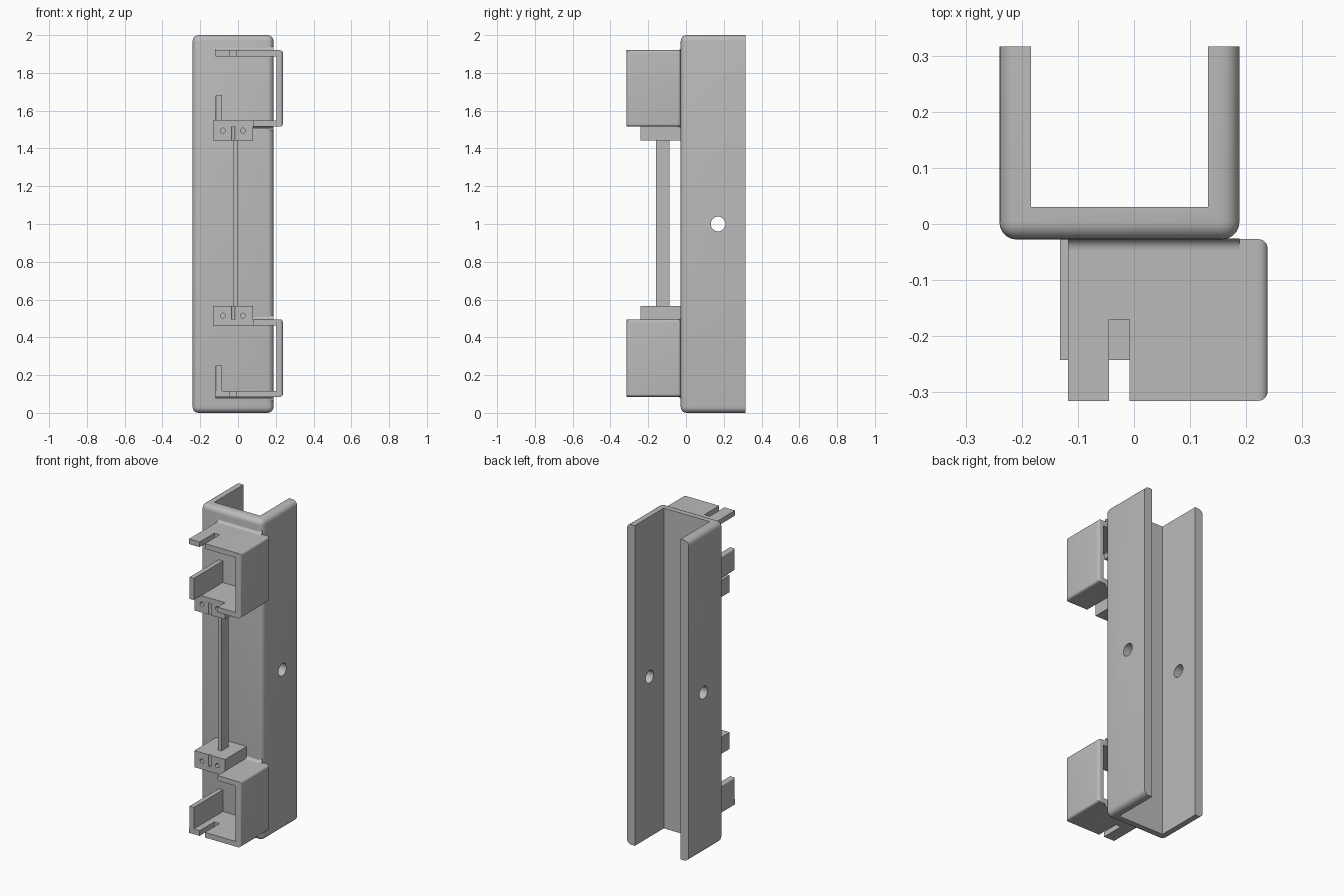
import bpy, bmesh, math
from mathutils import Matrix, Vector

old = bpy.data.objects.get("Cube")
if old:
    bpy.data.objects.remove(old, do_unlink=True)

grey = bpy.data.materials.new("plain grey")
grey.use_nodes = True
grey.diffuse_color = (0.5, 0.5, 0.5, 1)
grey.node_tree.nodes["Principled BSDF"].inputs["Base Color"].default_value = grey.diffuse_color


def finish(name, bm):
    bmesh.ops.recalc_face_normals(bm, faces=bm.faces)
    mesh = bpy.data.meshes.new(name)
    bm.to_mesh(mesh)
    bm.free()
    obj = bpy.data.objects.new(name, mesh)
    bpy.context.collection.objects.link(obj)
    mesh.materials.append(grey)
    return obj


def box(name, x, y, z, radius=0, pick=lambda mid: True):
    """Box from three ranges; edges whose midpoint passes pick are rounded."""
    bm = bmesh.new()
    bmesh.ops.create_cube(bm, size=1)
    for v in bm.verts:
        v.co = Vector([r[0] if c < 0 else r[1] for c, r in zip(v.co, (x, y, z))])
    if radius:
        edges = [e for e in bm.edges if pick((e.verts[0].co + e.verts[1].co) / 2)]
        bmesh.ops.bevel(bm, geom=edges, offset=radius, segments=5, profile=0.5,
                        affect='EDGES', clamp_overlap=True)
    return finish(name, bm)


def rod(name, centre, radius, depth, axis):
    bm = bmesh.new()
    bmesh.ops.create_cone(bm, cap_ends=True, segments=32, radius1=radius,
                          radius2=radius, depth=depth)
    if axis != 'Z':
        turn = Matrix.Rotation(math.pi / 2, 3, 'Y' if axis == 'X' else 'X')
        bmesh.ops.rotate(bm, verts=bm.verts, matrix=turn)
    bmesh.ops.translate(bm, verts=bm.verts, vec=centre)
    return finish(name, bm)


def cut(obj, *cutters):
    bpy.context.view_layer.objects.active = obj
    for c in cutters:
        mod = obj.modifiers.new("cut", 'BOOLEAN')
        mod.operation = 'DIFFERENCE'
        mod.solver = 'EXACT'
        mod.object = c
        bpy.ops.object.modifier_apply(modifier=mod.name)
        bpy.data.objects.remove(c, do_unlink=True)


def fillet(name, x, z, direction, r=0.02):
    """Concave strip between a bracket plate and the channel face."""
    bm = bmesh.new()
    y = -0.026
    pts = [(y, z)]
    for i in range(7):
        a = math.pi / 2 * i / 6
        pts.append((y - r + r * math.sin(a), z + direction * (r - r * math.cos(a))))
    face = bm.faces.new([bm.verts.new((x[0], p, q)) for p, q in pts])
    ext = bmesh.ops.extrude_face_region(bm, geom=[face])
    new = [g for g in ext["geom"] if isinstance(g, bmesh.types.BMVert)]
    bmesh.ops.translate(bm, verts=new, vec=(x[1] - x[0], 0, 0))
    return finish(name, bm)


parts = []

# Long U-shaped channel, open at the back, with cross holes
channel = box("channel", (-0.24, 0.188), (-0.028, 0.316), (0, 2), 0.032,
              lambda m: m.y < 0.31)
cut(channel,
    box("cutter", (-0.184, 0.132), (0.03, 0.5), (-0.1, 2.1)),
    rod("cutter", (0, 0.17, 1), 0.039, 1, 'X'))
parts.append(channel)

# Two brackets: outer plate is notched, inner plate is cleared for the block
FRONT, BACK, WALL = -0.315, -0.027, 0.032
for label, z0, z1, outward in (("lower", 0.085, 0.495, -1), ("upper", 1.515, 1.92, 1)):
    outer, inner = (z1, z0) if outward > 0 else (z0, z1)
    bracket = box(label + "_bracket", (-0.118, 0.238), (FRONT, BACK), (z0, z1), 0.016,
                  lambda m: m.x > 0.2)
    cut(bracket,
        box("cutter", (-0.3, 0.203), (-0.5, 0.1), (z0 + WALL, z1 - WALL)),
        box("cutter", (-0.045, -0.008), (-0.5, -0.17), (outer - 0.05, outer + 0.05)),
        box("cutter", (-0.3, 0.08), (-0.5, -0.242), (inner - 0.05, inner + 0.05)))
    parts.append(bracket)

    # Short retaining wall on the open side
    floor = z0 if outward < 0 else z0 + WALL
    parts.append(box(label + "_retaining_wall", (-0.118, -0.085), (FRONT, BACK),
                     (floor, z0 + 0.167), 0.006, lambda m: m.x < -0.11))

    # Fillets where the plates meet the channel
    parts.append(fillet(label + "_outer_fillet", (-0.118, 0.188), outer, outward))
    parts.append(fillet(label + "_inner_fillet", (0.08, 0.188), inner, -outward))

    # Mounting block with screw holes and a front groove
    b0, b1 = (0.463, 0.567) if outward < 0 else (1.442, 1.547)
    mid = (b0 + b1) / 2
    block = box(label + "_block", (-0.132, 0.08), (-0.242, BACK), (b0, b1))
    cut(block,
        rod("cutter", (-0.08, -0.242, mid), 0.013, 0.16, 'Y'),
        rod("cutter", (0.026, -0.242, mid), 0.013, 0.16, 'Y'),
        rod("cutter", (-0.026, -0.242, mid), 0.009, 0.3, 'Z'))
    parts.append(block)

# Thin bar joining the two blocks
parts.append(box("joining_bar", (-0.027, -0.003), (-0.158, -0.087), (0.56, 1.45)))

# Smooth curved areas while keeping the flat edges sharp
bpy.ops.object.select_all(action='DESELECT')
for p in parts:
    p.select_set(True)
bpy.context.view_layer.objects.active = parts[0]
bpy.ops.object.shade_smooth_by_angle(angle=math.radians(30))
